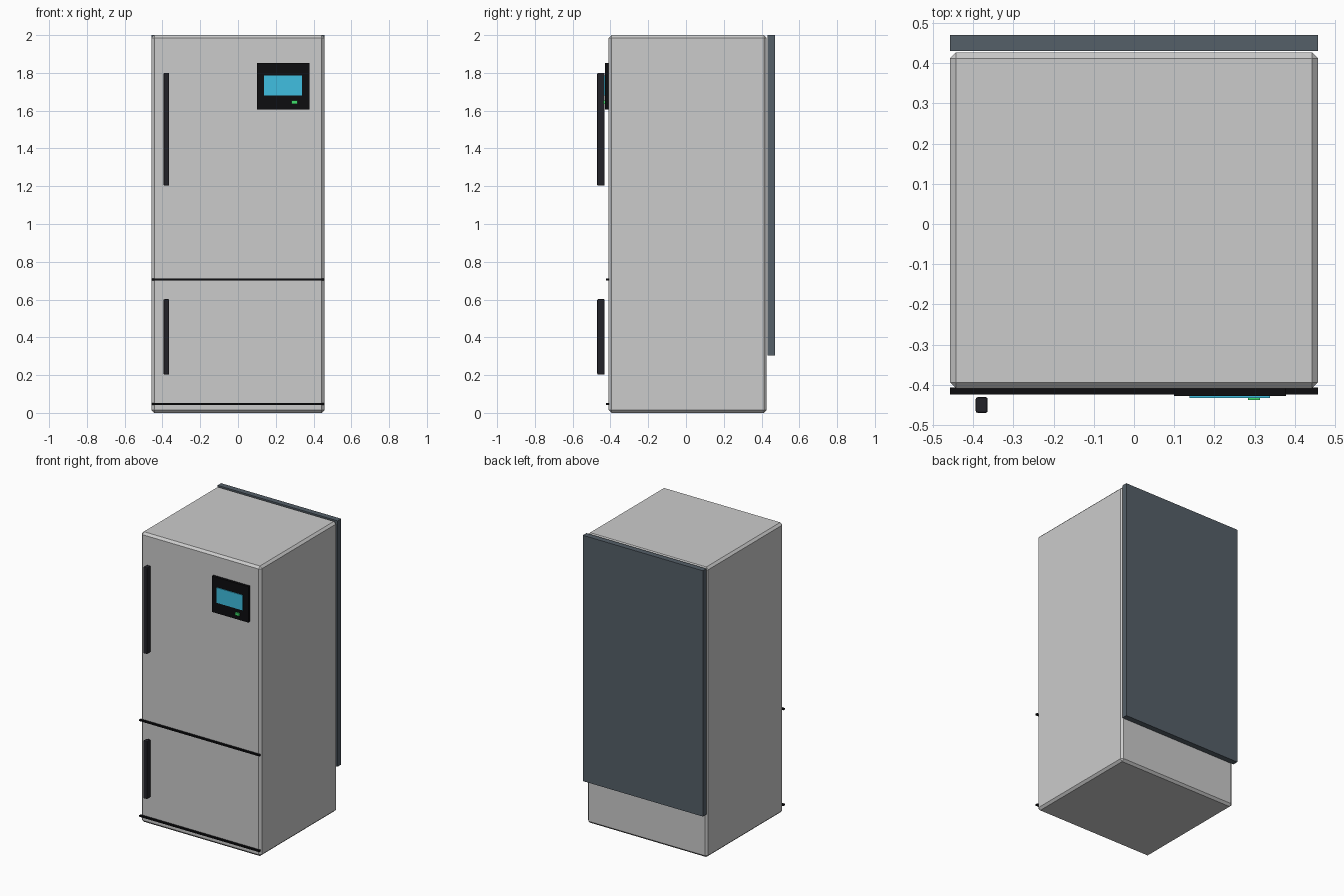
import bpy
import bmesh

if "Cube" in bpy.data.objects:
    bpy.data.objects.remove(bpy.data.objects["Cube"])


def material(name, rgb):
    m = bpy.data.materials.new(name)
    m.diffuse_color = (*rgb, 1)
    m.use_nodes = True
    m.node_tree.nodes["Principled BSDF"].inputs["Base Color"].default_value = m.diffuse_color
    return m


def box(name, xs, ys, zs, mat=None, bevel=0, segments=1):
    """Box given by its min/max on each axis, with an optional edge bevel."""
    bm = bmesh.new()
    bmesh.ops.create_cube(bm, size=1)
    for v in bm.verts:
        v.co = [r[0] if c < 0 else r[1] for c, r in zip(v.co, (xs, ys, zs))]
    if bevel:
        bmesh.ops.bevel(bm, geom=bm.edges[:], offset=bevel, segments=segments,
                        profile=0.5, affect='EDGES')
    mesh = bpy.data.meshes.new(name)
    bm.to_mesh(mesh)
    bm.free()
    ob = bpy.data.objects.new(name, mesh)
    bpy.context.collection.objects.link(ob)
    if mat:
        mesh.materials.append(mat)
    return ob


black = material("black_trim", (0.004, 0.004, 0.005))
handle_dark = material("handle_dark", (0.016, 0.016, 0.022))
slate = material("slate", (0.09, 0.115, 0.14))
cyan = material("screen_cyan", (0.05, 0.52, 0.75))
green = material("light_green", (0.05, 0.75, 0.15))

# Cabinet with chamfered edges
box("cabinet", (-0.458, 0.458), (-0.409, 0.427), (0, 2), bevel=0.015)

# Rear panel, open below for the compressor area
box("back_panel", (-0.458, 0.458), (0.431, 0.47), (0.305, 2), slate)

# Door seams
for name, z in (("door_seam", 0.707), ("base_seam", 0.047)):
    box(name, (-0.458, 0.458), (-0.424, -0.407), (z - 0.005, z + 0.005), black)

# Floating door handles
for name, zs in (("upper_handle", (1.203, 1.8)), ("lower_handle", (0.203, 0.602))):
    box(name, (-0.394, -0.364), (-0.47, -0.431), zs, handle_dark, 0.005, 2)

# Control display
box("display_frame", (0.1, 0.378), (-0.428, -0.408), (1.605, 1.852), black)
box("display_screen", (0.138, 0.338), (-0.433, -0.426), (1.68, 1.785), cyan)
box("status_light", (0.284, 0.314), (-0.438, -0.426), (1.635, 1.654), green)
